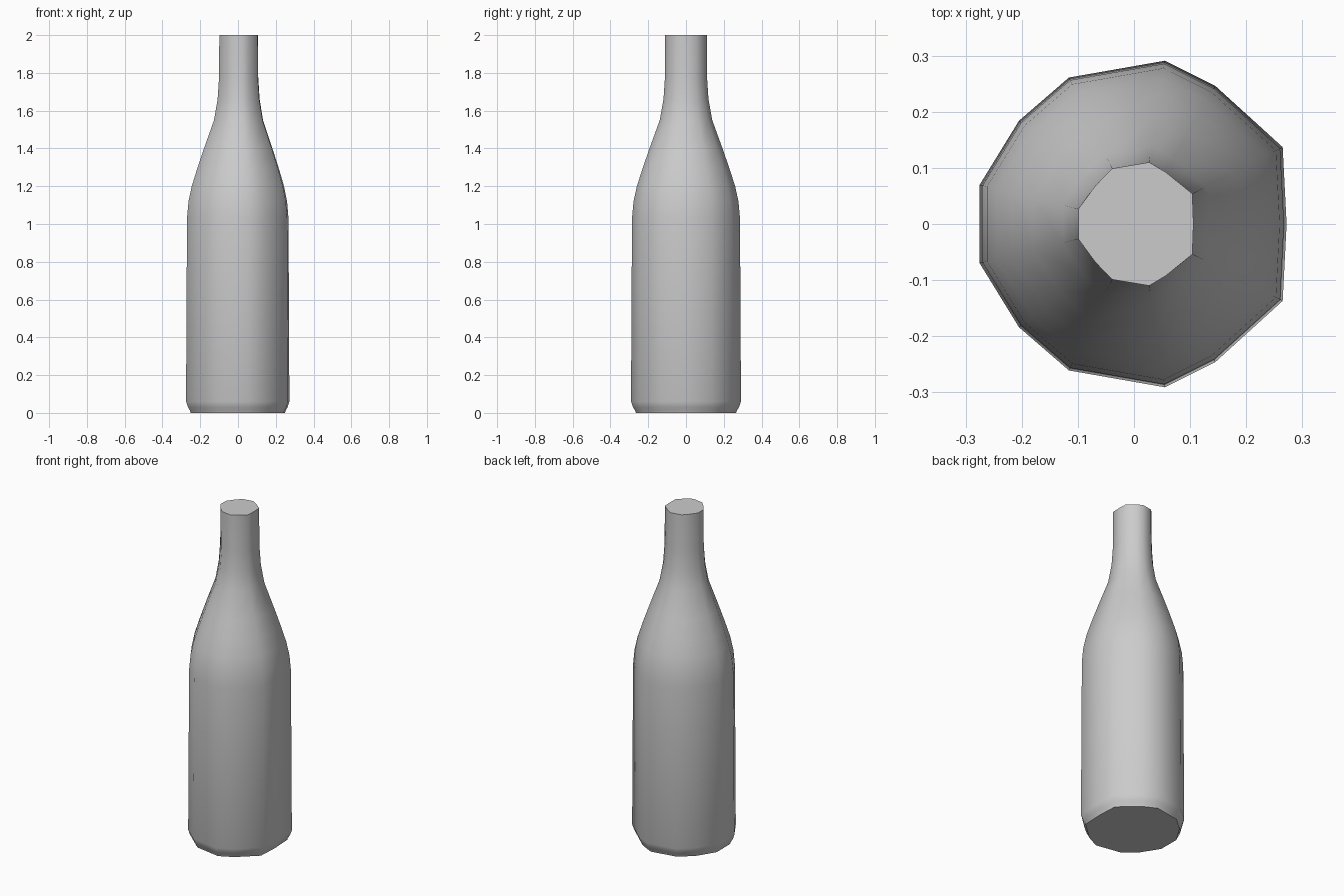
import bpy, bmesh, math

if "Cube" in bpy.data.objects:
    bpy.data.objects.remove(bpy.data.objects["Cube"])

# Half cross-sections (y >= 0) of the irregular body and neck, front seam first
BODY = [(0.272, 0), (0.265, 0.137), (0.145, 0.246), (0.055, 0.291),
        (-0.116, 0.261), (-0.205, 0.184), (-0.275, 0.07)]
NECK = [(0.106, 0), (0.104, 0.054), (0.057, 0.092), (0.027, 0.11),
        (-0.039, 0.099), (-0.069, 0.068), (-0.099, 0.027)]
# Height and radius along the bottle
PROFILE = [(0, 0.25), (0.012, 0.254), (0.03, 0.265), (0.06, 0.275), (1.03, 0.27),
           (1.12, 0.262), (1.2, 0.245), (1.29, 0.217), (1.4, 0.18), (1.55, 0.127),
           (1.66, 0.108), (1.78, 0.1), (2, 0.099)]


def section(radius):
    """Blend neck outline to body outline by radius, mirrored across y."""
    t = (radius - 0.099) / (0.275 - 0.099)
    half = [(n[0] + (b[0] - n[0]) * t, n[1] + (b[1] - n[1]) * t)
            for b, n in zip(BODY, NECK)]
    return half + [(x, -y) for x, y in reversed(half[1:])]


# Bottle: lofted rings with flat caps
bm = bmesh.new()
rings = [[bm.verts.new((x, y, z)) for x, y in section(r)] for z, r in PROFILE]
for low, high in zip(rings, rings[1:]):
    for i in range(len(low)):
        j = (i + 1) % len(low)
        bm.faces.new((low[i], low[j], high[j], high[i]))
bm.faces.new(rings[0][::-1])
bm.faces.new(rings[-1])
bmesh.ops.recalc_face_normals(bm, faces=bm.faces)

mesh = bpy.data.meshes.new("bottle")
bm.to_mesh(mesh)
bm.free()
bottle = bpy.data.objects.new("bottle", mesh)
bpy.context.collection.objects.link(bottle)
bpy.context.view_layer.objects.active = bottle
bottle.select_set(True)
bpy.ops.object.shade_smooth_by_angle(angle=math.radians(50))
